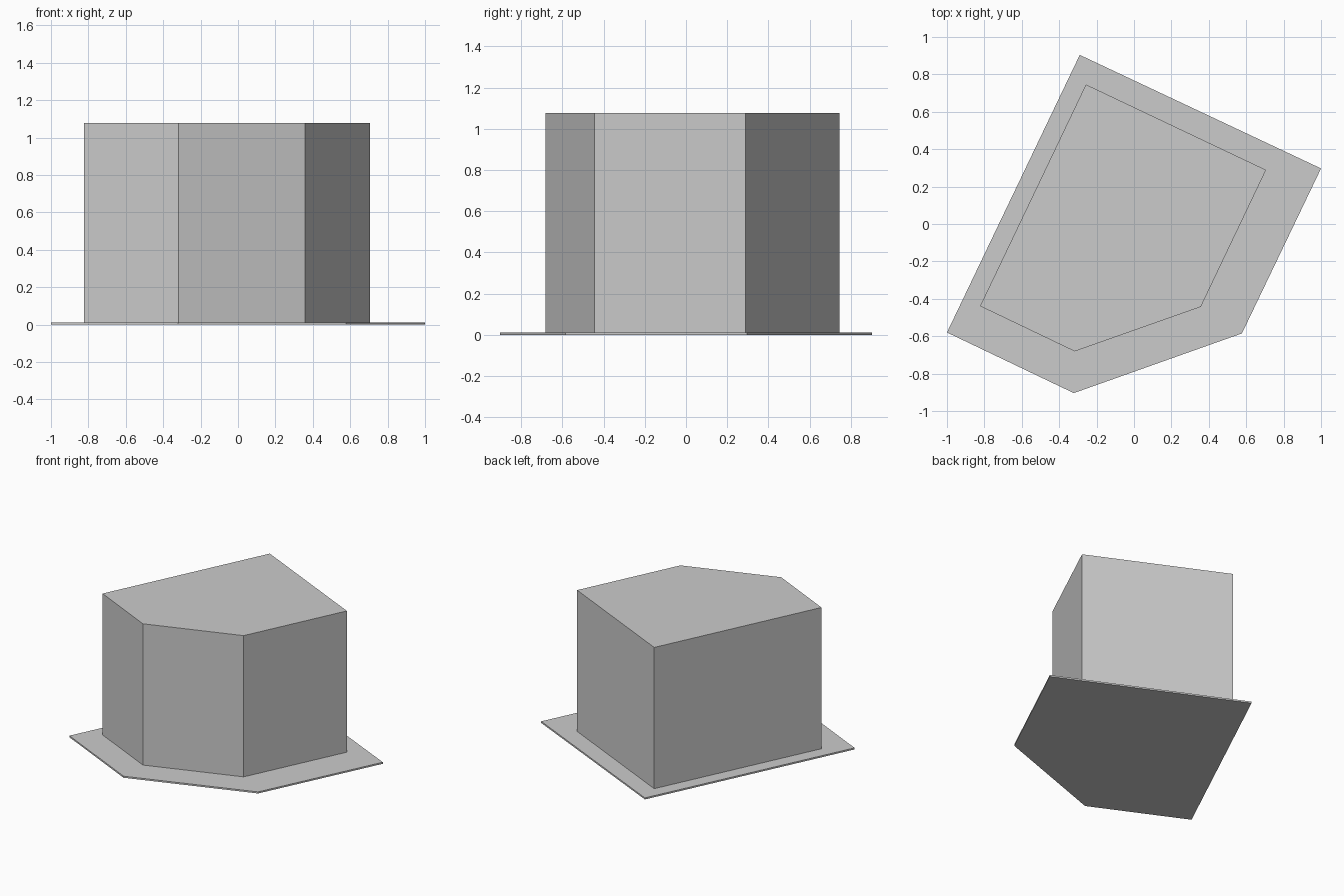
import bpy
import bmesh

if "Cube" in bpy.data.objects:
    bpy.data.objects.remove(bpy.data.objects["Cube"])


def prism(name, outline, z0, z1):
    """Extrude a flat outline upward from z0 to z1."""
    bm = bmesh.new()
    face = bm.faces.new([bm.verts.new((x, y, z0)) for x, y in outline])
    ext = bmesh.ops.extrude_face_region(bm, geom=[face], use_keep_orig=True)
    top = [g for g in ext["geom"] if isinstance(g, bmesh.types.BMVert)]
    bmesh.ops.translate(bm, verts=top, vec=(0, 0, z1 - z0))
    bmesh.ops.recalc_face_normals(bm, faces=bm.faces)
    mesh = bpy.data.meshes.new(name)
    bm.to_mesh(mesh)
    bm.free()
    obj = bpy.data.objects.new(name, mesh)
    bpy.context.collection.objects.link(obj)
    return obj


SLAB_TOP = 0.012
ROOF = 1.077

# Thin five-sided ground slab
prism("base_slab",
      [(-1.0, -0.58), (-0.322, -0.904), (0.577, -0.585),
       (1.0, 0.297), (-0.29, 0.904)], 0.0, SLAB_TOP)

# Five-sided building block standing on the slab
prism("building_block",
      [(-0.823, -0.439), (-0.317, -0.681), (0.357, -0.443),
       (0.706, 0.289), (-0.257, 0.746)], SLAB_TOP, ROOF)
